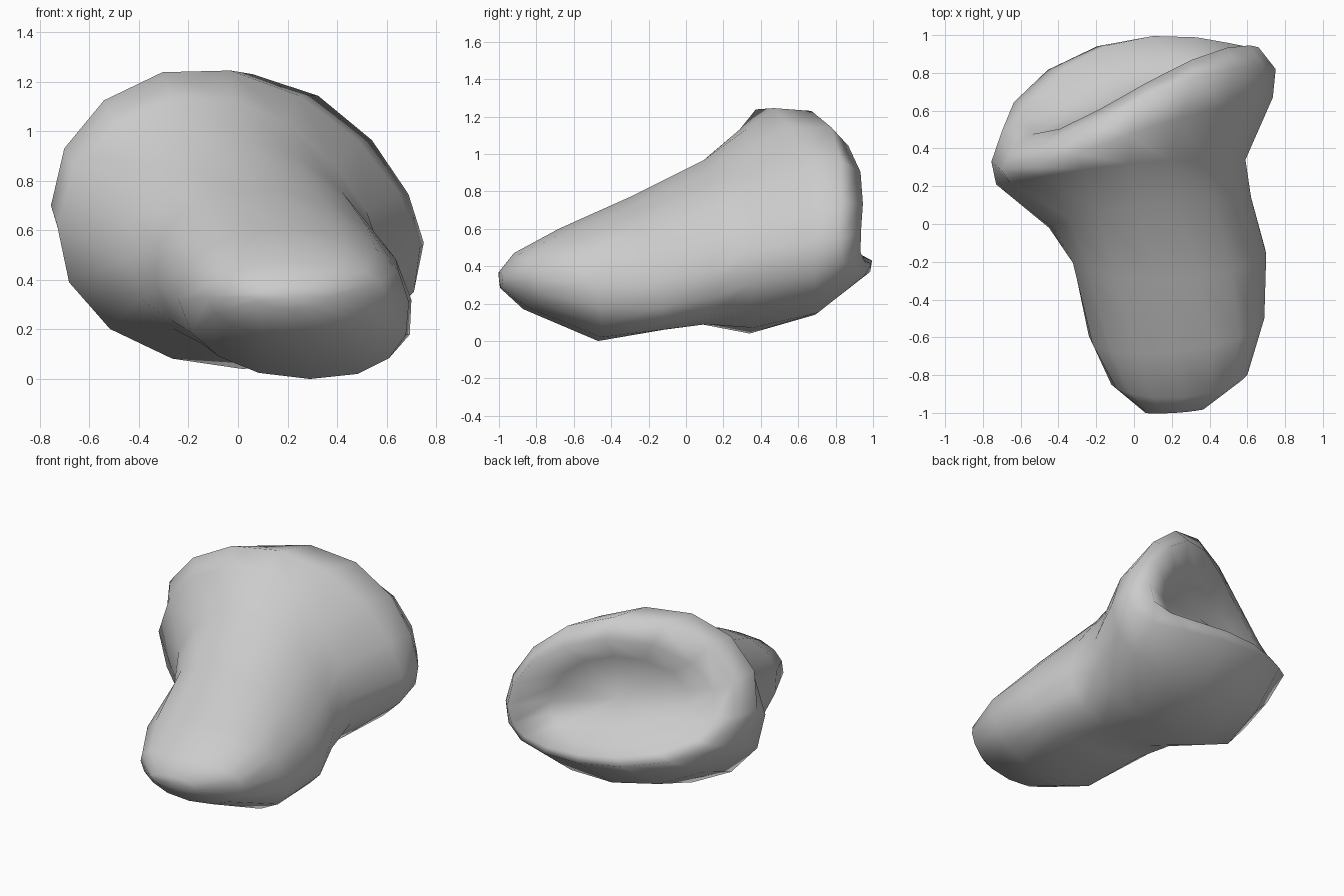
import bpy, bmesh, math
from mathutils import Vector as V

if "Cube" in bpy.data.objects:
    bpy.data.objects.remove(bpy.data.objects["Cube"])

N = 16  # sides per ring

# Cross-sections from the front tip to the inside of the dish: left, top, right, bottom
RINGS = [
    ((.06, -1.00, .33), (.22, -1.00, .37), (.37, -.98, .33), (.22, -.99, .28)),
    ((-.12, -.85, .33), (.25, -.92, .47), (.60, -.80, .33), (.25, -.87, .17)),
    ((-.24, -.59, .32), (.22, -.68, .60), (.69, -.50, .31), (.29, -.47, .00)),
    ((-.33, -.16, .38), (.12, -.30, .77), (.70, -.16, .32), (.25, -.12, .06)),
    ((-.45, -.02, .48), (.02, .10, .97), (.62, .14, .38), (.12, .08, .09)),
    ((-.73, .21, .62), (-.03, .32, 1.13), (.59, .34, .48), (.02, .34, .04)),
    ((-.755, .33, .70), (-.03, .47, 1.245), (.735, .67, .53), (.06, .69, .14)),
    ((-.70, .49, .70), (.06, .67, 1.23), (.75, .82, .55), (.10, .985, .37)),
    ((-.59, .54, .69), (.07, .75, 1.11), (.66, .935, .58), (.10, .995, .43)),
    ((-.40, .54, .70), (.06, .67, .97), (.44, .80, .62), (.08, .84, .49)),
]
# Diagonal push per ring: moves upper-right and lower-left, opposite on the others
SKEW = {5: (-.03, 0, -.03), 6: (-.015, .04, -.02), 7: (-.01, .08, 0),
        8: (0, .075, 0), 9: (0, .04, 0)}


def ring_point(ring, a, power, skew):
    """Smooth closed loop through the four given points; power < 1 is squarer."""
    l, t, r, b = map(V, ring)
    c, s = math.cos(a), math.sin(a)
    c2 = math.copysign(abs(c) ** power, c)
    s2 = math.copysign(abs(s) ** power, s)
    return ((l + t + r + b) / 4 + (r - l) / 2 * c2 + (t - b) / 2 * s2
            + (l + r - t - b) / 4 * math.cos(2 * a) + V(skew) * math.sin(2 * a))


# Lofted body with a flared, dished rear end
bm = bmesh.new()
loops = []
for i, ring in enumerate(RINGS):
    power = .88 if 1 <= i <= 3 else 1.0
    skew = SKEW.get(i, (0, 0, 0))
    loops.append([bm.verts.new(ring_point(ring, 2 * math.pi * k / N, power, skew))
                  for k in range(N)])
for a, b in zip(loops, loops[1:]):
    for k in range(N):
        j = (k + 1) % N
        bm.faces.new((a[k], a[j], b[j], b[k]))

# Close the front tip and the dish floor
for loop, centre in ((loops[0], (.22, -1.0, .33)), (loops[-1], (.04, .66, .69))):
    v = bm.verts.new(centre)
    for k in range(N):
        bm.faces.new((loop[k], loop[(k + 1) % N], v))
bmesh.ops.recalc_face_normals(bm, faces=bm.faces)

mesh = bpy.data.meshes.new("dished_body")
bm.to_mesh(mesh)
bm.free()
for p in mesh.polygons:
    p.use_smooth = True
body = bpy.data.objects.new("dished_body", mesh)
bpy.context.collection.objects.link(body)
